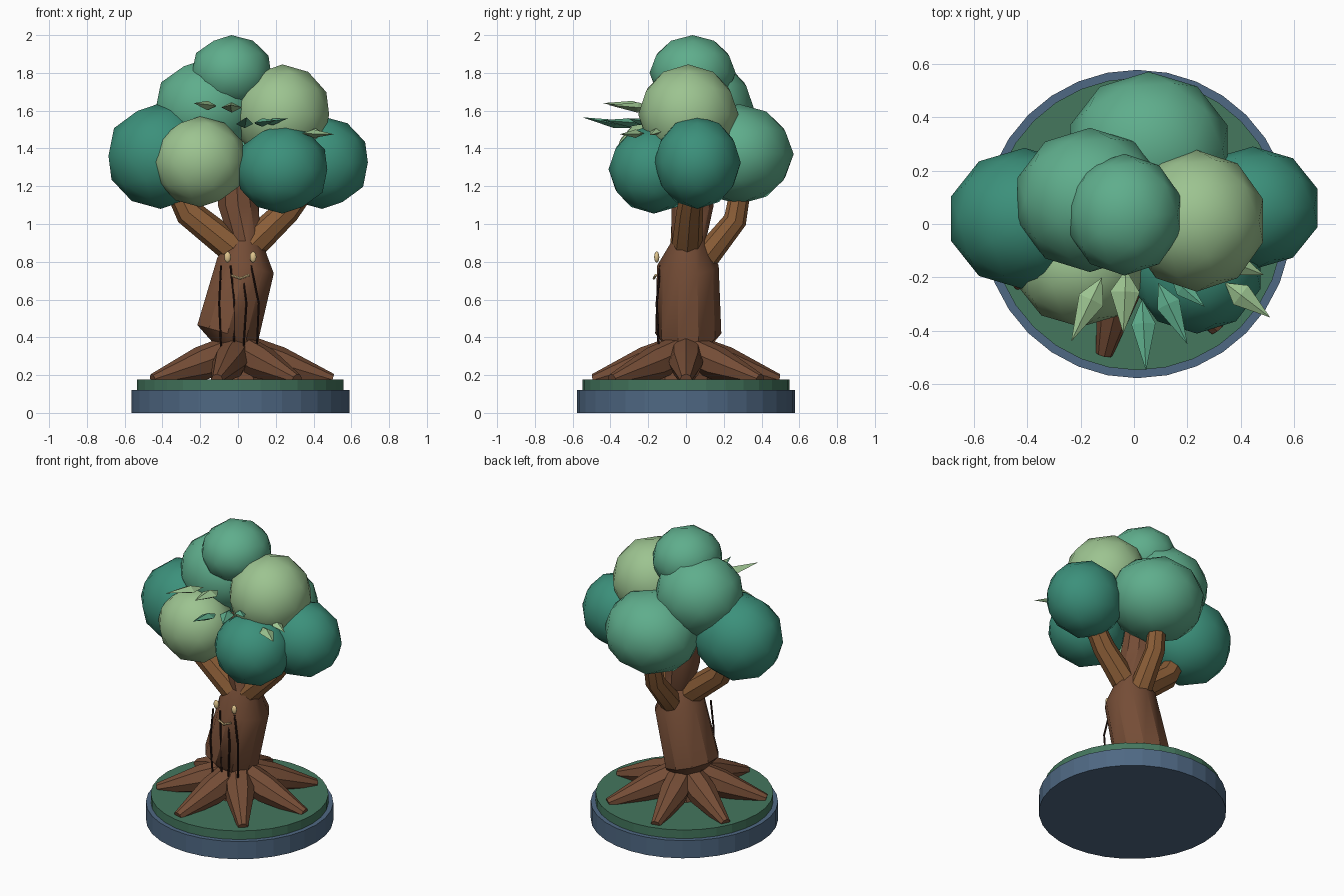
import bpy, bmesh, math
from mathutils import Vector, Matrix

if "Cube" in bpy.data.objects:
    bpy.data.objects.remove(bpy.data.objects["Cube"])


def material(name, rgb):
    m = bpy.data.materials.new(name)
    m.diffuse_color = [(c / 255) ** 2.2 for c in rgb] + [1]
    m.use_nodes = True
    m.node_tree.nodes["Principled BSDF"].inputs["Base Color"].default_value = m.diffuse_color
    return m


STONE = material("stone_blue", (80, 104, 130))
GRASS = material("grass_green", (70, 118, 94))
BARK = material("bark_brown", (116, 78, 57))
BRANCH = material("branch_brown", (138, 94, 58))
GROOVE = material("groove_dark", (45, 30, 26))
CREAM = material("cream", (222, 195, 140))
DARK = material("leaf_dark", (62, 143, 122))
MID = material("leaf_mid", (95, 172, 139))
LIGHT = material("leaf_light", (155, 194, 143))


def finish(name, bm, mat, smooth_angle=None):
    bmesh.ops.recalc_face_normals(bm, faces=bm.faces)
    me = bpy.data.meshes.new(name)
    bm.to_mesh(me)
    bm.free()
    ob = bpy.data.objects.new(name, me)
    bpy.context.collection.objects.link(ob)
    me.materials.append(mat)
    if smooth_angle:
        bpy.ops.object.select_all(action='DESELECT')
        ob.select_set(True)
        bpy.context.view_layer.objects.active = ob
        bpy.ops.object.shade_smooth_by_angle(angle=math.radians(smooth_angle))
    return ob


def disc(name, radius, z0, z1, mat):
    bm = bmesh.new()
    bmesh.ops.create_cone(bm, cap_ends=True, segments=32, radius1=radius, radius2=radius,
                          depth=z1 - z0, matrix=Matrix.Translation((0.012, 0, (z0 + z1) / 2)))
    finish(name, bm, mat)


def tube(name, pts, radii, mat, sides=8, tangents=None, smooth=35):
    """Tapered tube through points, one ring per point, capped."""
    pts = [Vector(p) for p in pts]
    bm, rings = bmesh.new(), []
    for i, p in enumerate(pts):
        t = Vector(tangents[i]) if tangents else pts[min(i + 1, len(pts) - 1)] - pts[max(i - 1, 0)]
        t.normalize()
        ref = Vector((0, 1, 0)) if abs(t.y) < 0.7 else Vector((1, 0, 0))
        if rings:
            ref = u
        u = (ref - t * ref.dot(t)).normalized()
        v = t.cross(u)
        rings.append([bm.verts.new(p + radii[i] * (u * math.cos(a) + v * math.sin(a)))
                      for a in (2 * math.pi * k / sides for k in range(sides))])
    for a, b in zip(rings, rings[1:]):
        for k in range(sides):
            n = (k + 1) % sides
            bm.faces.new((a[k], a[n], b[n], b[k]))
    bm.faces.new(rings[0])
    bm.faces.new(rings[-1])
    return finish(name, bm, mat, smooth)


def ball(name, centre, size, mat, sub=2):
    bm = bmesh.new()
    bmesh.ops.create_icosphere(bm, subdivisions=sub, radius=1,
                               matrix=Matrix.Translation(centre) @ Matrix.Diagonal((*size, 1)))
    finish(name, bm, mat, 60)


def leaf(name, base, tip, width, mat):
    """Elongated four-sided diamond, flat shaded."""
    base, tip = Vector(base), Vector(tip)
    d = (tip - base).normalized()
    side = d.cross(Vector((0, 0, 1))).normalized() * width
    up = side.cross(d).normalized() * width * 0.5
    mid = base.lerp(tip, 0.35)
    bm = bmesh.new()
    ring = [bm.verts.new(mid + o) for o in (side, up, -side, -up)]
    for end in (base, tip):
        e = bm.verts.new(end)
        for k in range(4):
            bm.faces.new((ring[k], ring[(k + 1) % 4], e))
    finish(name, bm, mat)


# Round stand with grass top
disc("stand", 0.577, 0, 0.12, STONE)
disc("grass_top", 0.547, 0.12, 0.178, GRASS)

# Leaning trunk with tilted rings
lean, straight = (0.28, 0, 1), (0, 0, 1)
tube("trunk",
     [(0, 0, 0.17), (0, 0.01, 0.34), (-0.055, 0.012, 0.42), (0.04, 0.01, 0.78),
      (0.04, 0.015, 0.91), (0, 0.035, 1.1), (-0.02, 0.04, 1.4)],
     [0.14, 0.11, 0.175, 0.163, 0.09, 0.112, 0.08], BARK, 10,
     [straight, straight, lean, lean, straight, straight, straight])

# Seven spreading roots
for i in range(7):
    a = 2 * math.pi * i / 7
    c, s = math.cos(a), math.sin(a)
    tube(f"root_{i + 1}", [(r * c, r * s, z) for r, z in ((0.02, 0.33), (0.22, 0.26), (0.5, 0.175))],
         [0.09, 0.09, 0.032], BARK)

# Three branches
tube("branch_left", [(0.04, 0, 0.82), (-0.26, 0, 1.06), (-0.38, 0.02, 1.3)], [0.085, 0.075, 0.055], BRANCH)
tube("branch_right", [(0.0, 0, 0.82), (0.26, 0.02, 1.07), (0.42, 0.05, 1.28)], [0.085, 0.07, 0.055], BRANCH)
tube("branch_back", [(0.03, 0.06, 0.77), (0.05, 0.26, 1.02), (0.06, 0.31, 1.3)], [0.075, 0.062, 0.05], BRANCH)

# Foliage clumps
clumps = [
    ("left", (-0.41, 0.02, 1.36), (0.29, 0.265, 0.28), DARK),
    ("right", (0.445, 0.06, 1.325), (0.255, 0.23, 0.245), DARK),
    ("front_left", (-0.2, -0.16, 1.33), (0.25, 0.225, 0.24), LIGHT),
    ("front_right", (0.235, -0.17, 1.29), (0.25, 0.24, 0.235), DARK),
    ("back", (0.055, 0.28, 1.37), (0.31, 0.29, 0.265), MID),
    ("upper_left", (-0.165, 0.09, 1.61), (0.285, 0.27, 0.265), MID),
    ("upper_right", (0.235, 0.012, 1.58), (0.26, 0.265, 0.265), LIGHT),
    ("top", (-0.035, 0.035, 1.8), (0.22, 0.228, 0.2), MID),
]
for n, c, r, m in clumps:
    ball("foliage_" + n, c, r, m)

# Pointed loose leaves at the front
leaves = [
    ((-0.12, -0.2, 1.62), (-0.235, -0.44, 1.64), 0.05, LIGHT),
    ((-0.03, -0.17, 1.61), (-0.04, -0.41, 1.63), 0.055, LIGHT),
    ((0.03, -0.28, 1.51), (0.045, -0.55, 1.565), 0.045, MID),
    ((0.09, -0.22, 1.53), (0.2, -0.45, 1.55), 0.045, MID),
    ((0.14, -0.2, 1.53), (0.265, -0.31, 1.56), 0.035, MID),
    ((0.34, -0.22, 1.48), (0.51, -0.35, 1.475), 0.045, LIGHT),
    ((0.36, -0.14, 1.5), (0.485, -0.19, 1.47), 0.035, LIGHT),
]
for i, l in enumerate(leaves):
    leaf(f"loose_leaf_{i + 1}", *l)

# Eyes and smile
for side, x in (("left", -0.055), ("right", 0.08)):
    ball("eye_" + side, (x, -0.155, 0.825), (0.018, 0.014, 0.03), CREAM)
tube("smile", [(-0.035, -0.16, 0.728), (0.012, -0.17, 0.712), (0.06, -0.16, 0.73)], [0.007] * 3, CREAM, 6)

# Thin bark grooves down the front
for i, (x0, x1, x2) in enumerate([(-0.09, -0.1, -0.09), (-0.02, -0.02, -0.04),
                                  (0.03, 0.045, 0.02), (0.1, 0.11, 0.07)]):
    tube(f"bark_groove_{i + 1}", [(x0, -0.145, 0.35), (x1, -0.155, 0.58), (x2, -0.137, 0.78)],
         [0.006] * 3, GROOVE, 6)
